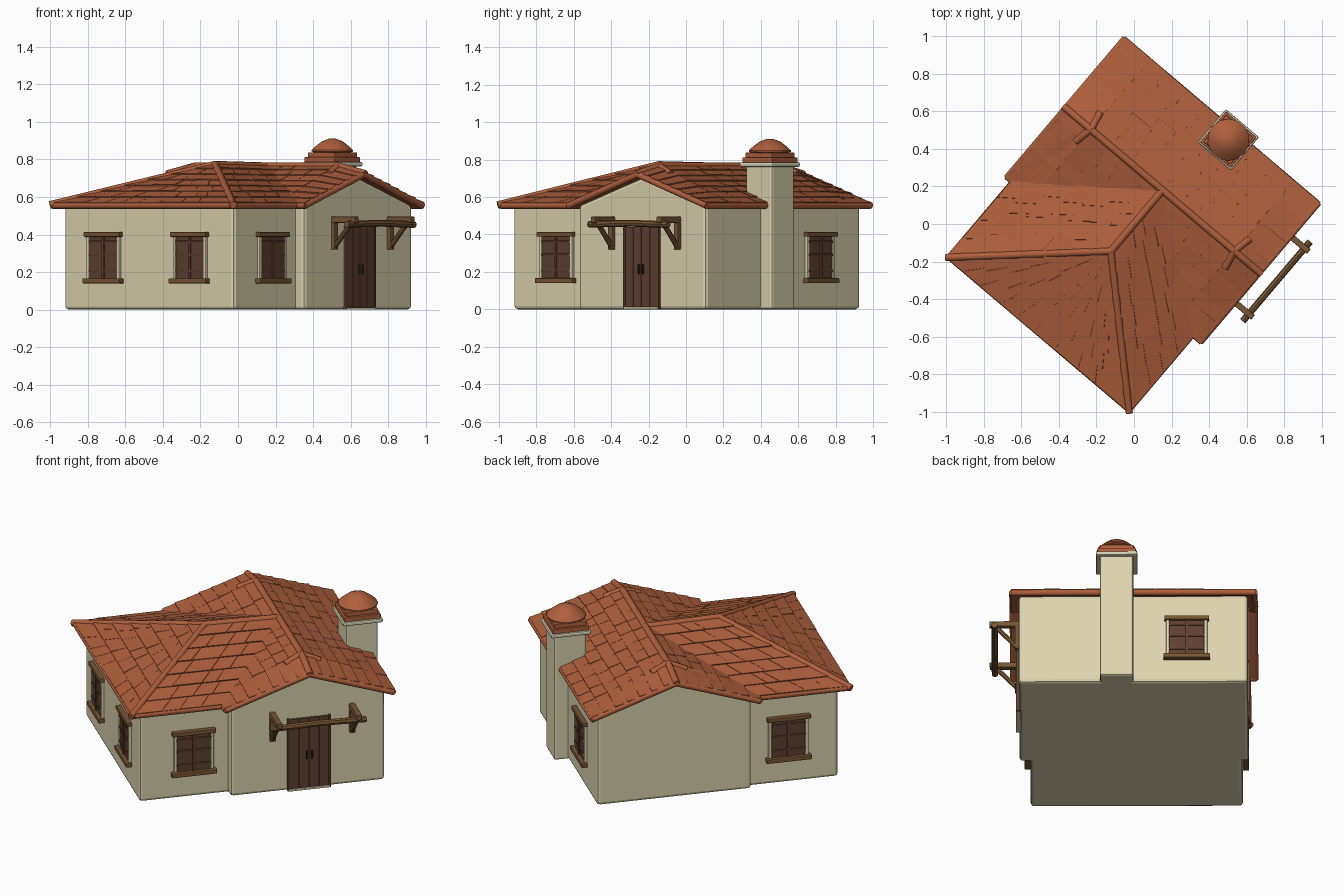
import bpy, bmesh, math, random
from mathutils import Vector, Matrix

if "Cube" in bpy.data.objects:
    bpy.data.objects.remove(bpy.data.objects["Cube"])
random.seed(4)
TURN = math.radians(-40.3)          # the house stands turned on the grid


def material(name, *rgb):
    m = bpy.data.materials.new(name)
    m.diffuse_color = (*rgb, 1)
    m.use_nodes = True
    m.node_tree.nodes["Principled BSDF"].inputs["Base Color"].default_value = m.diffuse_color
    return m


PLASTER = material("cream plaster", .72, .66, .43)
TRIM = material("pale stone", .66, .65, .47)
TILE = material("terracotta", .43, .115, .045)
WOOD = material("weathered wood", .185, .092, .035)
DARK = material("dark wood", .115, .05, .032)
IRON = material("black iron", .02, .017, .015)


def finish(name, bm, mat, bevel=0, smooth=False, recalc=True):
    if recalc:
        bmesh.ops.recalc_face_normals(bm, faces=bm.faces)
    me = bpy.data.meshes.new(name)
    bm.to_mesh(me)
    bm.free()
    me.materials.append(mat)
    o = bpy.data.objects.new(name, me)
    bpy.context.collection.objects.link(o)
    o.rotation_euler.z = TURN
    if bevel:
        b = o.modifiers.new("bevel", 'BEVEL')
        b.width, b.segments = bevel, 2
    if smooth:
        bpy.ops.object.select_all(action='DESELECT')
        o.select_set(True)
        bpy.context.view_layer.objects.active = o
        bpy.ops.object.shade_smooth_by_angle(angle=math.radians(40))
    return o


def add_box(bm, lo, hi, frame=Matrix()):
    lo, hi = Vector(lo), Vector(hi)
    m = frame @ Matrix.Translation((lo + hi) / 2) @ Matrix.Diagonal((*(hi - lo), 1))
    bmesh.ops.create_cube(bm, size=1, matrix=m)


def boxes(name, mat, spans, frame=Matrix(), bevel=.004):
    bm = bmesh.new()
    for lo, hi in spans:
        add_box(bm, lo, hi, frame)
    return finish(name, bm, mat, bevel)


def tubes(name, mat, paths, r, sides=10):
    bm = bmesh.new()
    for path in paths:
        for a, b in zip(path, path[1:]):
            a, b = Vector(a), Vector(b)
            d = b - a
            m = Matrix.Translation((a + b) / 2) @ d.to_track_quat('Z', 'Y').to_matrix().to_4x4()
            bmesh.ops.create_cone(bm, cap_ends=True, segments=sides, radius1=r,
                                  radius2=r, depth=d.length + r * .6, matrix=m)
    return finish(name, bm, mat, smooth=True)


# ---- walls: gabled wing and hipped wing
bm = bmesh.new()
profile = [(-.21, 0), (.68, 0), (.68, .555), (.235, .705), (-.21, .555)]
ends = [[bm.verts.new((x, y, z)) for y, z in profile] for x in (-.64, .64)]
for e in ends:
    bm.faces.new(e)
for i in range(5):
    j = (i + 1) % 5
    bm.faces.new((ends[0][i], ends[0][j], ends[1][j], ends[1][i]))
finish("gable_wing_walls", bm, PLASTER, .018)
boxes("hip_wing_walls", PLASTER, [((-.605, -.72, 0), (.58, -.1, .56))], bevel=.018)

# ---- roof planes, each as eave start, eave end, top end, top start
EZ, GZ, RZ, HZ = .565, .73, .77, .778
apex, join = (0, -.19, HZ), (0, .235, RZ)
hl, hr = (-.645, -.78, EZ), (.628, -.78, EZ)
planes = [(hl, hr, apex, apex),
          (hl, (-.645, -.22, EZ), join, apex), (hr, (.628, -.22, EZ), join, apex)]
for y in (-.255, .725):
    for x0, z0, x1, z1 in ((-.685, GZ, -.5, RZ), (-.5, RZ, .5, RZ), (.5, RZ, .685, GZ)):
        planes.append(((x0, y, EZ), (x1, y, EZ), (x1, .235, z1), (x0, .235, z0)))


def face_up(bm, pts):
    pts = [p for i, p in enumerate(pts) if p != pts[i - 1]]
    f = bm.faces.new([bm.verts.new(p) for p in pts])
    f.normal_update()
    if f.normal.z < 0:
        f.normal_flip()


bm = bmesh.new()
for p in planes:
    face_up(bm, p)
bmesh.ops.remove_doubles(bm, verts=bm.verts, dist=1e-4)
roof = finish("roof_deck", bm, TILE, recalc=False)
s = roof.modifiers.new("thickness", 'SOLIDIFY')
s.thickness, s.offset = .028, -1

# ---- overlapping tile courses laid on each plane
bm = bmesh.new()
for plane in planes:
    a, b, c, d = map(Vector, plane)
    n = (b - a).cross(d - a).normalized()
    n *= 1 if n.z > 0 else -1
    rows = 7
    for i in range(rows):
        t0, t1 = i / rows, min(1, (i + 1.08) / rows)
        length = (b.lerp(c, t0) - a.lerp(d, t0)).length
        count = max(1, round(length / .13))
        cuts = [0] + [(k + random.uniform(-.25, .25)) / count for k in range(1, count)] + [1]
        for u0, u1 in zip(cuts, cuts[1:]):
            g = .0012 / max(length, .05)
            lift = random.uniform(.006, .010)
            quad = [a.lerp(d, t).lerp(b.lerp(c, t), u) for u, t in
                    ((u0 + g, t0), (u1 - g, t0), (u1 - g, t1), (u0 + g, t1))]
            low = [bm.verts.new(q - n * .004) for q in quad]
            top = [bm.verts.new(q + n * h) for q, h in zip(quad, (lift, lift, .002, .002))]
            bm.faces.new(top)
            bm.faces.new(low)
            for k in range(4):
                m = (k + 1) % 4
                bm.faces.new((low[k], low[m], top[m], top[k]))
finish("roof_tiles", bm, TILE)

# ---- ridge, hip and edge rolls
ridges = [[hl, apex, hr], [apex, join], [(-.5, .235, RZ), (.5, .235, RZ)]]
edges = [[(-.635, -.23, .555), (-.635, -.77, .555), (.618, -.77, .555), (.618, -.23, .555)]]
for s in (-1, 1):
    ridges += [[(s * .5, .235, RZ), (s * .685, .235, GZ)],
               [(s * .52, .14, .732), (s * .5, .235, RZ), (s * .52, .33, .732)]]
    edges.append([(s * .676, -.245, .555), (s * .676, .235, .72), (s * .676, .715, .555)])
for y in (-.245, .715):
    edges.append([(-.676, y, .555), (.676, y, .555)])
tubes("ridge_caps", TILE, [[Vector(p) - Vector((0, 0, .006)) for p in r] for r in ridges], .02)
tubes("eave_and_rake_rolls", TILE, edges, .018)

# ---- chimney: shaft, stone cap, stepped tiles and tiled hood
CX, CY = .093, .667


def slab(h, z0, z1):
    return (CX - h, CY - h, z0), (CX + h, CY + h, z1)


boxes("chimney_shaft", PLASTER, [slab(.093, 0, .77)], bevel=.012)
boxes("chimney_cap", TRIM, [slab(.116, .762, .786)], bevel=.008)
boxes("chimney_tiles", TILE, [slab(.106, .784, .812), slab(.094, .81, .838)], bevel=.004)
bm = bmesh.new()
rings = []
for r, z in ((.085, .832), (.112, .842), (.112, .85), (.088, .872), (.055, .897), (.02, .91)):
    rings.append([bm.verts.new((CX + r * math.cos(k * math.tau / 14),
                                CY + r * math.sin(k * math.tau / 14), z)) for k in range(14)])
for p, q in zip(rings, rings[1:]):
    for k in range(14):
        bm.faces.new((p[k - 1], p[k], q[k], q[k - 1]))
bm.faces.new(rings[-1])
bm.faces.new(rings[0])
finish("chimney_hood", bm, TILE, smooth=True)


# ---- windows: u runs along the wall, -v points outward
def wall_frame(x, y, deg):
    return Matrix.Translation((x, y, 0)) @ Matrix.Rotation(math.radians(deg), 4, 'Z')


def window(name, frame):
    boxes(name + "_shutters", DARK, [((s * .051 - .046, -.012, .16), (s * .051 + .046, .01, .39))
                                     for s in (-1, 1)], frame)
    boxes(name + "_bars", DARK, [((-.1, -.017, z), (.1, .01, z + .012)) for z in (.20, .285, .355)]
          + [((-.008, -.019, .16), (.008, .01, .39))], frame, .002)
    boxes(name + "_surround", PLASTER, [((s * .106 - .009, -.016, .16), (s * .106 + .009, .01, .395))
                                        for s in (-1, 1)], frame)
    boxes(name + "_lintel_and_sill", WOOD, [((-.125, -.028, .388), (.125, .01, .413)),
                                            ((-.13, -.034, .14), (.13, .01, .166))], frame)


window("front_window_left", wall_frame(-.32, -.72, 0))
window("front_window_right", wall_frame(.283, -.72, 0))
window("side_window_right", wall_frame(.58, -.41, 90))
window("side_window_left", wall_frame(-.605, -.43, -90))
window("back_window", wall_frame(-.298, .68, 180))

# ---- plank door
door = wall_frame(.64, .24, 90)
boxes("door_planks", DARK, [((-.115 + k * .058, -.012, .012), (-.059 + k * .058, .01, .44))
                            for k in range(4)], door, .003)
boxes("door_frame", DARK, [((s * .118 - .006, -.017, 0), (s * .118 + .006, .01, .445)) for s in (-1, 1)],
      door, .002)
boxes("door_step", PLASTER, [((-.12, -.018, 0), (.12, .01, .012))], door, .003)
boxes("door_handles", IRON, [((s * .014 - .004, -.022, .19), (s * .014 + .004, -.005, .24))
                             for s in (-1, 1)], door, .001)

# ---- timber canopy over the door: beam, arms, wall posts and braces
tubes("canopy_beam", WOOD, [[(.776, -.015, .455), (.776, .27, .46), (.776, .53, .453)]], .018, 8)
for label, y in (("left", .03), ("right", .49)):
    boxes("canopy_arm_" + label, WOOD, [((.62, y - .016, .462), (.805, y + .016, .495)),
                                        ((.635, y - .016, .32), (.662, y + .016, .465))])
    tubes("canopy_brace_" + label, WOOD, [[(.65, y, .335), (.76, y, .455)]], .014, 8)
